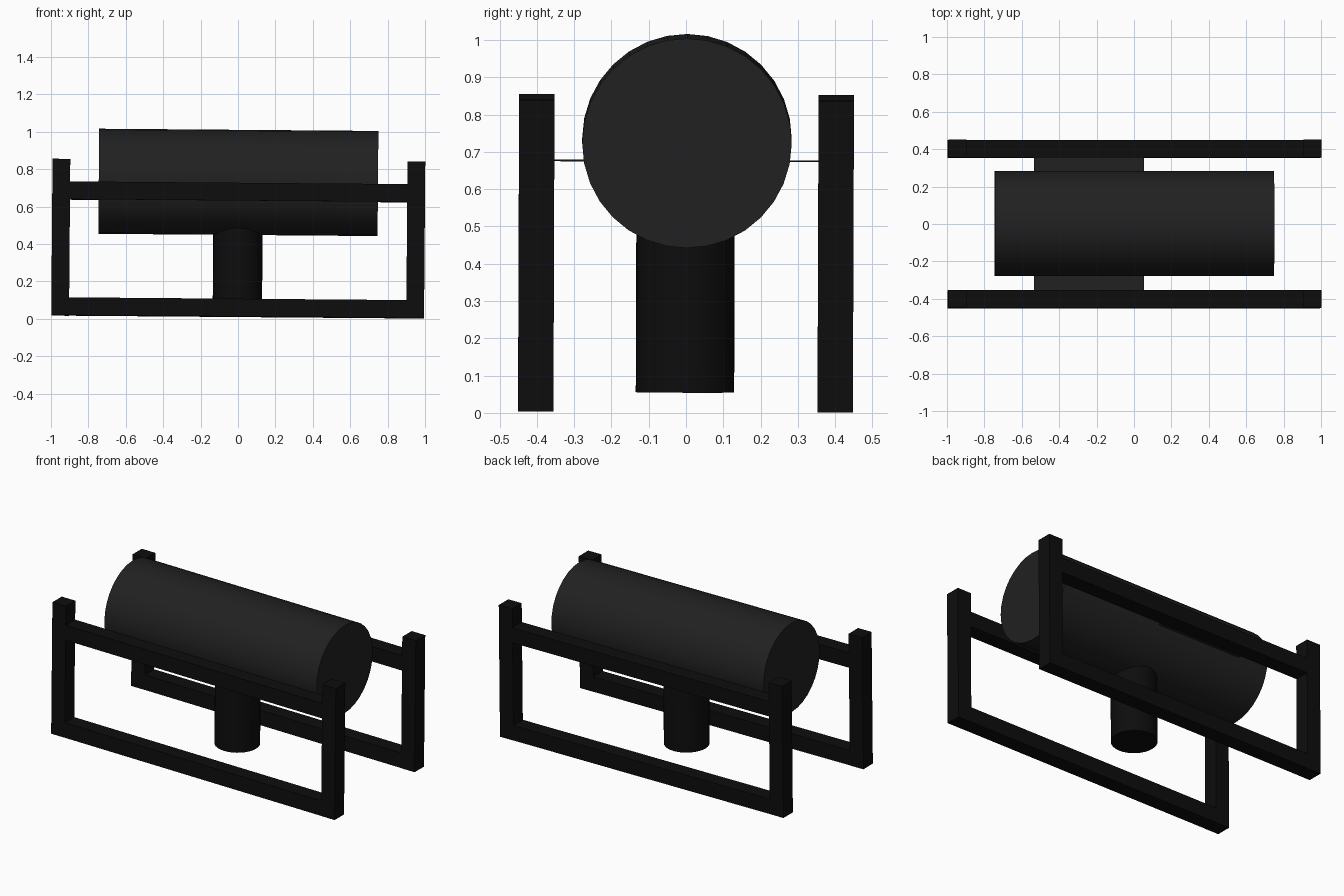
import bpy, bmesh
from math import pi
from mathutils import Matrix

if "Cube" in bpy.data.objects:
    bpy.data.objects.remove(bpy.data.objects["Cube"])

# The whole model leans very slightly
TILT = Matrix.Rotation(0.0081, 4, 'Y') @ Matrix.Rotation(-0.0035, 4, 'X')


def material(name, value):
    mat = bpy.data.materials.new(name)
    mat.diffuse_color = (value, value, value, 1)
    mat.use_nodes = True
    mat.node_tree.nodes["Principled BSDF"].inputs["Base Color"].default_value = mat.diffuse_color
    return mat


DARK = material("dark_frame", 0.004)
CHARCOAL = material("charcoal", 0.015)


def finish(name, bm, mat, loc, rot=Matrix.Identity(4), smooth=False):
    mesh = bpy.data.meshes.new(name)
    bm.to_mesh(mesh)
    bm.free()
    mesh.materials.append(mat)
    obj = bpy.data.objects.new(name, mesh)
    bpy.context.collection.objects.link(obj)
    obj.matrix_world = TILT @ Matrix.Translation(loc) @ rot
    if smooth:
        bpy.ops.object.select_all(action='DESELECT')
        obj.select_set(True)
        bpy.context.view_layer.objects.active = obj
        bpy.ops.object.shade_smooth_by_angle(angle=pi / 6)
    return obj


def box(name, loc, size, mat):
    bm = bmesh.new()
    bmesh.ops.create_cube(bm, size=1)
    bmesh.ops.scale(bm, vec=size, verts=bm.verts)
    return finish(name, bm, mat, loc)


def cylinder(name, loc, radius, length, mat, rot=Matrix.Identity(4)):
    bm = bmesh.new()
    bmesh.ops.create_cone(bm, cap_ends=True, segments=32,
                          radius1=radius, radius2=radius, depth=length)
    return finish(name, bm, mat, loc, rot, smooth=True)


# Two side frames: two posts, a floor rail and an upper rail each
BAR = 0.095
for side, y in (("front", -0.403), ("back", 0.4)):
    for end, x in (("left", -0.951), ("right", 0.947)):
        box(f"{side}_{end}_post", (x, y, 0.428), (BAR, BAR, 0.836), DARK)
    for level, z in (("lower", 0.058), ("upper", 0.678)):
        box(f"{side}_{level}_rail", (-0.002, y, z), (1.81, BAR, BAR), DARK)

# Big horizontal drum and the round pedestal below it
cylinder("drum", (-0.004, 0, 0.729), 0.281, 1.493, CHARCOAL,
         Matrix.Rotation(pi / 2, 4, 'Y'))
cylinder("pedestal", (-0.004, -0.003, 0.305), 0.132, 0.5, DARK)

# Thin sheet spanning between the two upper rails
bm = bmesh.new()
bmesh.ops.create_grid(bm, x_segments=1, y_segments=1, size=0.5)
bmesh.ops.scale(bm, vec=(0.59, 0.74, 1), verts=bm.verts)
finish("thin_sheet", bm, CHARCOAL, (-0.246, -0.002, 0.674))
